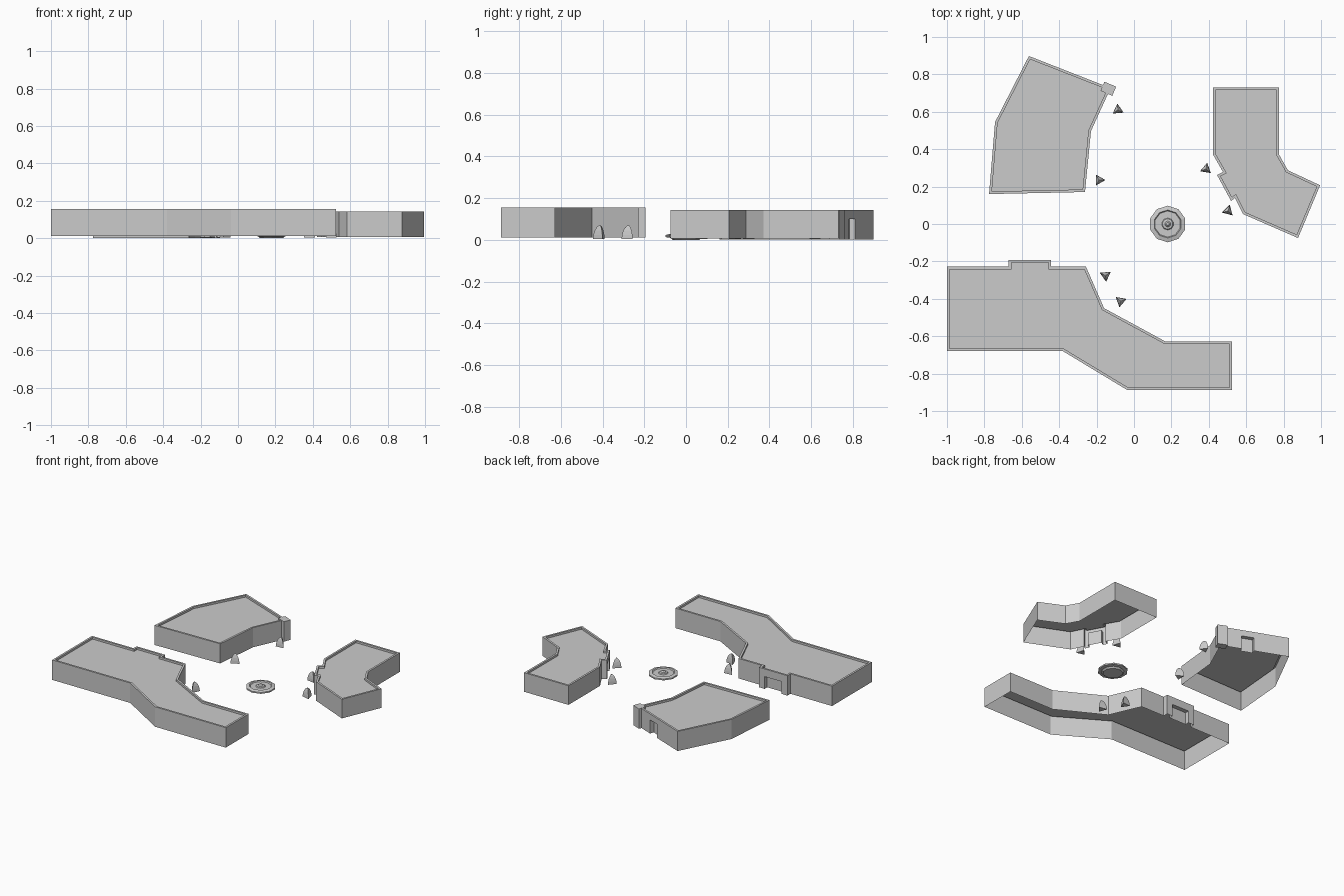
import bpy, bmesh, math
from mathutils import Vector

if "Cube" in bpy.data.objects:
    bpy.data.objects.remove(bpy.data.objects["Cube"])


def finish(bm, name):
    me = bpy.data.meshes.new(name)
    bm.to_mesh(me)
    bm.free()
    ob = bpy.data.objects.new(name, me)
    bpy.context.collection.objects.link(ob)
    return ob


def inset(pts, d):
    """Mitred inward offset of a counter-clockwise outline."""
    out = []
    for i, p in enumerate(pts):
        a = (p - pts[i - 1]).normalized()
        b = (pts[(i + 1) % len(pts)] - p).normalized()
        na, nb = Vector((-a.y, a.x)), Vector((-b.y, b.x))
        out.append(p + (na + nb) * d / (1 + na.dot(nb)))
    return out


def building(name, outline, z0, z1, door_edge, t0, t1, door_top=0.1, depth=0.03):
    """Bottomless shell with a parapet, a sunken roof and one door niche."""
    pts = [Vector(p) for p in outline]
    inner = inset(pts, 0.014)
    zr = z1 - 0.014
    bm = bmesh.new()

    def face(*cs):
        bm.faces.new([bm.verts.new((p.x, p.y, z)) for p, z in cs])

    def quad(p, q, lo, hi):
        face((p, lo), (q, lo), (q, hi), (p, hi))

    n = len(pts)
    for i in range(n):
        j = (i + 1) % n
        p, q = pts[i], pts[j]
        if i == door_edge:
            a, b = p.lerp(q, t0), p.lerp(q, t1)
            d = (q - p).normalized()
            inward = Vector((-d.y, d.x)) * depth
            c, e = a + inward, b + inward
            quad(p, a, z0, z1)
            quad(b, q, z0, z1)
            quad(a, b, door_top, z1)
            quad(a, c, z0, door_top)
            quad(c, e, z0, door_top)
            quad(e, b, z0, door_top)
            face((a, door_top), (c, door_top), (e, door_top), (b, door_top))
        else:
            quad(p, q, z0, z1)
        face((p, z1), (q, z1), (inner[j], z1), (inner[i], z1))
        quad(inner[j], inner[i], zr, z1)
    face(*[(p, zr) for p in inner])
    bmesh.ops.remove_doubles(bm, verts=bm.verts, dist=1e-5)
    return finish(bm, name)


def lathe(name, profile, sides, loc, turn=0):
    """Faceted solid of revolution; profile of (radius, z)."""
    bm = bmesh.new()
    rings = []
    for r, z in profile:
        rings.append([bm.verts.new((r * math.cos(turn + k * math.tau / sides),
                                    r * math.sin(turn + k * math.tau / sides), z))
                      for k in range(sides)])
    for lo, hi in zip(rings, rings[1:]):
        for k in range(sides):
            m = (k + 1) % sides
            bm.faces.new((lo[k], lo[m], hi[m], hi[k]))
    bm.faces.new(rings[0][::-1])
    bm.faces.new(rings[-1])
    ob = finish(bm, name)
    ob.location = loc
    return ob


# Three bent buildings around the plaza
building("back_building",
         [(-.562, .898), (-.743, .545), (-.775, .16), (-.262, .171), (-.23, .497), (-.125, .727)],
         0.002, 0.143, 5, .31, .49)
building("front_building",
         [(-1, -.68), (-.38, -.68), (-.037, -.887), (.524, -.887), (.524, -.627), (.166, -.627),
          (-.16, -.45), (-.257, -.228), (-.444, -.228), (-.444, -.193), (-.67, -.193),
          (-.67, -.228), (-1, -.228)],
         0.012, 0.155, 9, .2, .8)
building("right_building",
         [(.422, .73), (.422, .372), (.476, .278), (.444, .262), (.519, .123), (.54, .139),
          (.583, .053), (.877, -.075), (.995, .207), (.823, .287), (.775, .372), (.775, .73)],
         0.006, 0.143, 3, .2, .8)

# Square post on the corner of the back building
bpy.ops.mesh.primitive_cube_add(size=1, location=(-.137, .723, .0725),
                                rotation=(0, 0, math.radians(-23)))
post = bpy.context.object
post.name = "corner_post"
post.scale = (.068, .053, .143)

# Round fountain with basin and spout
lathe("fountain_basin",
      [(.065, 0), (.075, .01), (.098, .013), (.098, .023), (.075, .029), (.07, .022),
       (.032, .022), (.028, .028), (.016, .03), (.008, .04)],
      10, (.18, 0, 0), math.radians(18))

# Three-sided bullet-shaped shrubs beside the paths
shrub = [(.034, 0), (.032, .02), (.026, .04), (.016, .057), (.004, .066)]
for x, y, a in [(-.086, .61, 95), (-.187, .235, 0), (.385, .294, 80),
                (.503, .07, 75), (-.152, -.275, 35), (-.072, -.412, 20)]:
    lathe("shrub", shrub, 3, (x, y, 0.004), math.radians(a))
